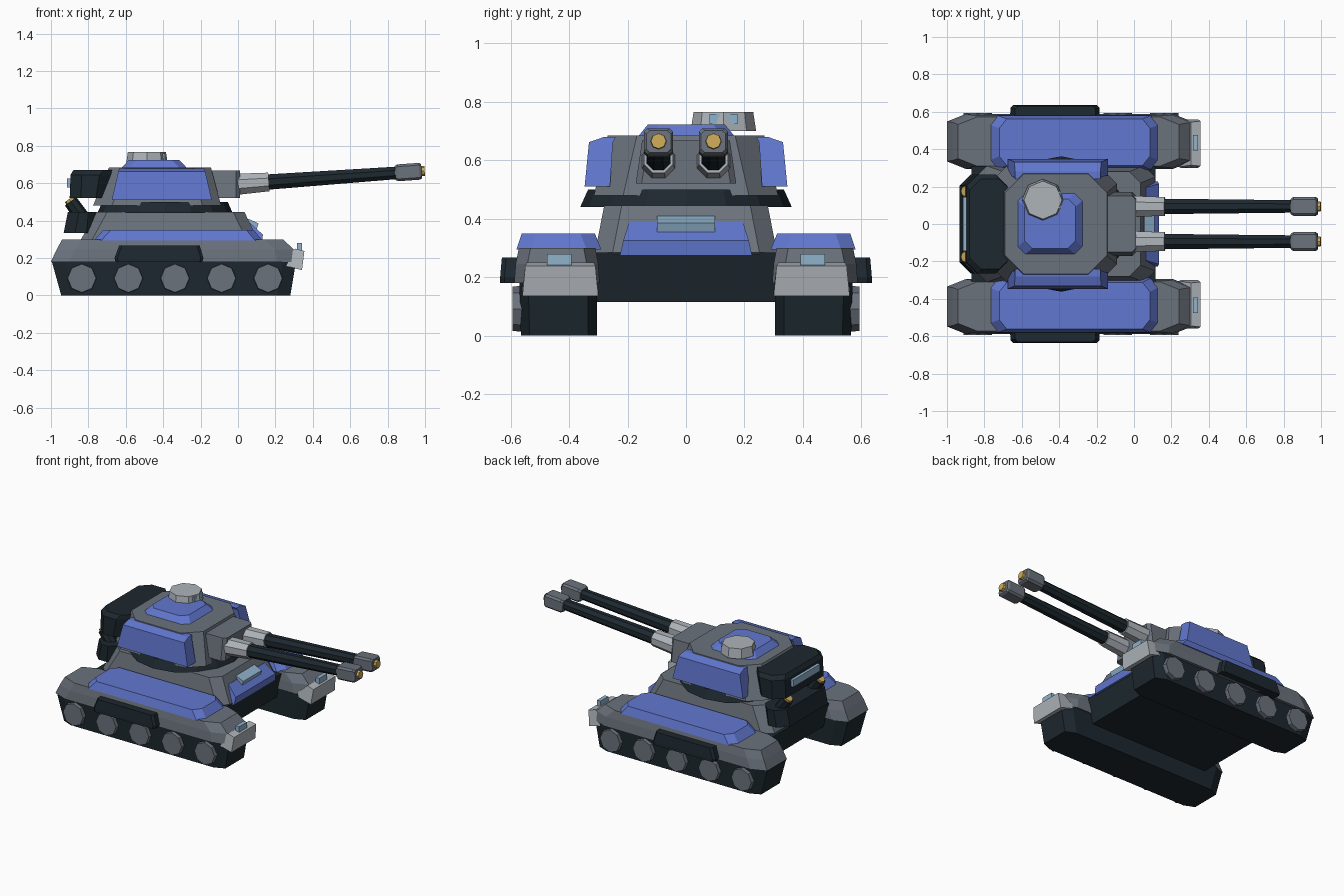
import bpy, bmesh, math
from mathutils import Matrix, Vector

if "Cube" in bpy.data.objects:
    bpy.data.objects.remove(bpy.data.objects["Cube"])


def material(name, hexcode):
    srgb = [int(hexcode[i:i + 2], 16) / 255 for i in (0, 2, 4)]
    m = bpy.data.materials.new(name)
    m.diffuse_color = [((c + 0.055) / 1.055) ** 2.4 if c > 0.04 else c / 12.92 for c in srgb] + [1]
    m.use_nodes = True
    m.node_tree.nodes["Principled BSDF"].inputs["Base Color"].default_value = m.diffuse_color
    return m


GREY = material("armour grey", "6B727C")
BLUE = material("panel blue", "6177CF")
DARK = material("dark steel", "1D282F")
LIGHT = material("light grey", "AEB4BA")
GLASS = material("pale blue glass", "8FB2CB")
GOLD = material("brass", "CDAA58")


def finish(name, bm, mat, mirror=False):
    bmesh.ops.recalc_face_normals(bm, faces=bm.faces)
    me = bpy.data.meshes.new(name)
    bm.to_mesh(me)
    bm.free()
    me.materials.append(mat)
    ob = bpy.data.objects.new(name, me)
    bpy.context.collection.objects.link(ob)
    if mirror:
        mod = ob.modifiers.new("mirror", 'MIRROR')
        mod.use_axis = (False, True, False)
        mod.use_mirror_merge = False
    return ob


def loft(name, mat, sections, cx=0.0, cy=None, mirror=False, matrix=None):
    """Stack of corner-cut rectangles (x0, x1, y0, y1, z)."""
    cy = cx if cy is None else cy
    bm = bmesh.new()
    rings = []
    for x0, x1, y0, y1, z in sections:
        if cx:
            pts = [(x0 + cx, y0), (x1 - cx, y0), (x1, y0 + cy), (x1, y1 - cy),
                   (x1 - cx, y1), (x0 + cx, y1), (x0, y1 - cy), (x0, y0 + cy)]
        else:
            pts = [(x0, y0), (x1, y0), (x1, y1), (x0, y1)]
        rings.append([bm.verts.new((x, y, z)) for x, y in pts])
    n = len(rings[0])
    bm.faces.new(rings[0])
    bm.faces.new(rings[-1])
    for a, b in zip(rings, rings[1:]):
        for i in range(n):
            j = (i + 1) % n
            bm.faces.new((a[i], a[j], b[j], b[i]))
    if matrix:
        bm.transform(matrix)
    return finish(name, bm, mat, mirror)


def side_profile(name, mat, pts, yc=0.0, mirror=False):
    """Side outline of (x, z, half width) points, extruded across y."""
    bm = bmesh.new()
    a = [bm.verts.new((x, yc - w, z)) for x, z, w in pts]
    b = [bm.verts.new((x, yc + w, z)) for x, z, w in pts]
    bm.faces.new(a)
    bm.faces.new(b)
    for i in range(len(a)):
        j = (i + 1) % len(a)
        bm.faces.new((a[i], a[j], b[j], b[i]))
    return finish(name, bm, mat, mirror)


def tube(name, mat, p, q, r1, r2, n=8, mirror=False, turn=0.0):
    p, q = Vector(p), Vector(q)
    d = q - p
    m = (Matrix.Translation((p + q) / 2) @ d.to_track_quat('Z', 'Y').to_matrix().to_4x4()
         @ Matrix.Rotation(turn, 4, 'Z'))
    bm = bmesh.new()
    bmesh.ops.create_cone(bm, cap_ends=True, segments=n, radius1=r1, radius2=r2,
                          depth=d.length, matrix=m)
    return finish(name, bm, mat, mirror)


# Track pods
loft("track", DARK, [(-0.945, 0.28, 0.305, 0.565, 0), (-0.995, 0.31, 0.305, 0.57, 0.18)],
     0.07, 0.03, True)
loft("track_fender", GREY, [(-1.0, 0.31, 0.295, 0.588, 0.18), (-0.97, 0.30, 0.30, 0.583, 0.245),
                            (-0.94, 0.24, 0.31, 0.572, 0.30)], 0.1, 0.04, True)
loft("fender_panel", BLUE, [(-0.77, 0.13, 0.29, 0.58, 0.295), (-0.72, 0.085, 0.312, 0.562, 0.35)],
     0.04, 0.05, True)
side_profile("fender_nose", LIGHT, [(0.24, 0.19, 0.125), (0.305, 0.25, 0.115), (0.355, 0.238, 0.12),
                                    (0.342, 0.135, 0.13), (0.25, 0.16, 0.13)], 0.43, True)
loft("headlight", GLASS, [(0.315, 0.342, 0.392, 0.476, 0.235), (0.315, 0.342, 0.392, 0.476, 0.28)],
     mirror=True)
loft("side_skirt", DARK, [(-0.655, -0.19, 0.55, 0.636, 0.18), (-0.66, -0.185, 0.55, 0.636, 0.2),
                          (-0.635, -0.205, 0.55, 0.63, 0.268)], 0.015, mirror=True)
for i in range(5):
    x = -0.835 + i * 0.249
    tube("road_wheel_%d" % (i + 1), GREY, (x, 0.54, 0.092), (x, 0.594, 0.092),
         0.08, 0.076, 8, True)

# Hull
loft("lower_hull", DARK, [(-0.83, 0.08, -0.307, 0.307, 0.115), (-0.87, 0.115, -0.307, 0.307, 0.285)])
loft("upper_hull", GREY, [(-0.85, 0.115, -0.312, 0.312, 0.28), (-0.76, 0.035, -0.28, 0.28, 0.445)], 0.06)
side_profile("front_plate", BLUE, [(0.0, 0.385, 0.195), (0.065, 0.388, 0.195), (0.133, 0.325, 0.215),
                                   (0.128, 0.275, 0.226), (0.02, 0.275, 0.226)])
side_profile("driver_window", GLASS, [(0.055, 0.41, 0.1), (0.11, 0.385, 0.1),
                                      (0.10, 0.355, 0.1), (0.035, 0.37, 0.1)])

# Turret
tube("turret_ring", DARK, (-0.39, 0, 0.44), (-0.39, 0, 0.5), 0.362, 0.335, 16)
loft("turret", GREY, [(-0.775, -0.09, -0.315, 0.315, 0.48), (-0.69, -0.145, -0.268, 0.268, 0.685)], 0.1)
loft("turret_side_panel", BLUE, [(-0.675, -0.14, 0.26, 0.347, 0.51), (-0.64, -0.175, 0.25, 0.332, 0.662),
                                 (-0.635, -0.18, 0.24, 0.28, 0.68)], mirror=True)
loft("roof_panel", BLUE, [(-0.625, -0.272, -0.165, 0.168, 0.68), (-0.585, -0.312, -0.13, 0.133, 0.723)], 0.04)
tube("cupola", LIGHT, (-0.487, 0.128, 0.70), (-0.487, 0.128, 0.766), 0.112, 0.102)
loft("cupola_window", GLASS, [(-0.45, -0.389, 0.08, 0.176, z) for z in (0.725, 0.758)])
loft("gun_mantlet", GREY, [(-0.2, 0.01, -0.172, 0.172, 0.52), (-0.2, 0.01, -0.15, 0.15, 0.668)], 0.02)

# Twin guns, raised slightly towards the muzzle
def on_axis(x):
    return Vector((x, 0.094, 0.595 + 0.071 * x))


tilt = (on_axis(1) - on_axis(0)).to_track_quat('Z', 'Y').to_matrix().to_4x4()
tube("gun_collar", LIGHT, on_axis(-0.03), on_axis(0.165), 0.062, 0.054, 8, True, math.pi / 8)
tube("gun_barrel", DARK, on_axis(0.1), on_axis(0.86), 0.045, 0.036, 8, True, math.pi / 8)
loft("muzzle", GREY, [(-0.042, 0.042, -0.038, 0.038, 0), (-0.05, 0.05, -0.045, 0.045, 0.015),
                      (-0.05, 0.05, -0.045, 0.045, 0.13), (-0.042, 0.042, -0.038, 0.038, 0.142)],
     0.012, mirror=True, matrix=Matrix.Translation(on_axis(0.84)) @ tilt)
tube("muzzle_tip", GOLD, on_axis(0.95), on_axis(0.998), 0.03, 0.026, 8, True)

# Rear stowage, vent and exhausts
loft("turret_bustle", DARK, [(-0.9, -0.7, -0.265, 0.265, 0.52), (-0.895, -0.68, -0.265, 0.265, 0.645),
                             (-0.88, -0.66, -0.24, 0.24, 0.67)], 0.06)
loft("rear_window", GLASS, [(-0.915, -0.88, -0.145, 0.145, z) for z in (0.578, 0.626)])
loft("engine_box", DARK, [(-0.932, -0.75, -0.265, 0.265, 0.335), (-0.91, -0.74, -0.265, 0.265, 0.445)], 0.06)
tube("exhaust_pipe", DARK, (-0.82, 0.175, 0.40), (-0.895, 0.175, 0.503), 0.04, 0.038, 8, True)
tube("exhaust_tip", GOLD, (-0.885, 0.175, 0.49), (-0.903, 0.175, 0.515), 0.03, 0.028, 8, True)
